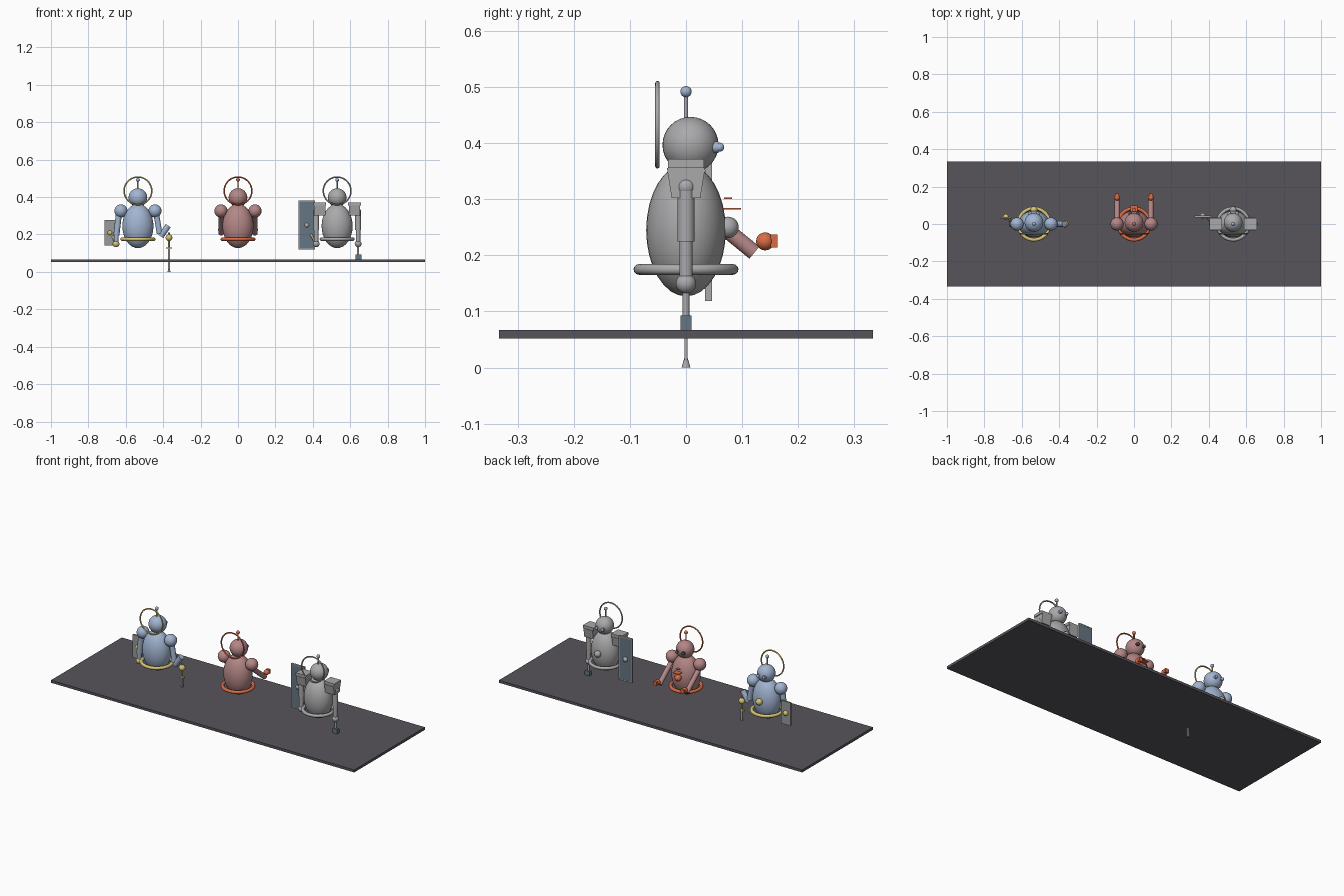
import bpy, bmesh, math
from mathutils import Vector

cube = bpy.data.objects.get("Cube")
if cube:
    bpy.data.objects.remove(cube, do_unlink=True)


def material(name, rgb):
    m = bpy.data.materials.new(name)
    m.use_nodes = True
    colour = (*rgb, 1)
    m.diffuse_color = colour
    m.node_tree.nodes["Principled BSDF"].inputs["Base Color"].default_value = colour
    return m


CHARCOAL = material("charcoal", (.095, .09, .105))
BLUE = material("pale blue", (.36, .46, .64))
ROSE = material("dusty rose", (.46, .24, .24))
GREY = material("steel grey", (.40, .40, .41))
GOLD = material("gold", (.69, .56, .18))
ORANGE = material("orange", (.70, .15, .06))
SLATE = material("slate", (.13, .18, .23))
PLATE = material("plate grey", (.32, .32, .32))


def finish(name, mat, smooth=True):
    ob = bpy.context.object
    ob.name = name
    ob.data.materials.append(mat)
    if smooth:
        bpy.ops.object.shade_smooth_by_angle(angle=math.radians(35))
    return ob


def ball(name, mat, loc, r, scale=(1, 1, 1)):
    bpy.ops.mesh.primitive_uv_sphere_add(segments=32, ring_count=16, radius=r, location=loc)
    bpy.context.object.scale = scale
    return finish(name, mat)


def box(name, mat, loc, size):
    bpy.ops.mesh.primitive_cube_add(size=1, location=loc)
    bpy.context.object.scale = size
    return finish(name, mat, False)


def rod(name, mat, a, b, r, r2=None):
    a, b = Vector(a), Vector(b)
    d = b - a
    bpy.ops.mesh.primitive_cone_add(vertices=24, radius1=r, radius2=r if r2 is None else r2,
                                    depth=d.length, location=(a + b) / 2)
    bpy.context.object.rotation_euler = d.to_track_quat('Z', 'Y').to_euler()
    return finish(name, mat)


def ring(name, mat, loc, major, minor, upright=False):
    bpy.ops.mesh.primitive_torus_add(location=loc, major_radius=major, minor_radius=minor,
                                     major_segments=48, minor_segments=12,
                                     rotation=(math.pi / 2 if upright else 0, 0, 0))
    return finish(name, mat)


def robot(tag, x, main, trim, eye, tip):
    # torso, head and rings
    ball(tag + "_torso", main, (x, 0, .245), 1, (.083, .071, .118))
    ball(tag + "_head", main, (x, .008, .397), .05)
    ring(tag + "_waist_ring", trim, (x, 0, .175), .084, .0095)
    ring(tag + "_halo", trim, (x, -.051, .433), .074, .004, True)
    # antenna
    rod(tag + "_antenna", trim, (x, 0, .44), (x, 0, .485), .004)
    ball(tag + "_antenna_tip", tip, (x, 0, .492), .01)
    # face and chest knob, on the +y side
    for s in (-1, 1):
        rod(tag + "_eye_socket", eye, (x + s * .02, .04, .393), (x + s * .02, .058, .393), .01)
        ball(tag + "_eye", eye, (x + s * .02, .06, .393), .008)
    ball(tag + "_chest_knob", trim, (x, .075, .25), .019)


def shield(tag, mat, knob, loc, size):
    box(tag + "_shield", mat, loc, size)
    ball(tag + "_shield_boss", knob, (loc[0], loc[1] + .004, loc[2]), .015)


# base slab
box("base_slab", CHARCOAL, (0, 0, .0595), (2, .667, .015))

X_BLUE, X_RED, X_GREY = -.535, 0, .53
robot("blue_robot", X_BLUE, BLUE, GOLD, BLUE, BLUE)
robot("red_robot", X_RED, ROSE, ORANGE, CHARCOAL, ORANGE)
robot("grey_robot", X_GREY, GREY, GREY, BLUE, BLUE)

# round shoulders
for tag, x, mat in (("blue_robot", X_BLUE, BLUE), ("red_robot", X_RED, ROSE)):
    for s in (-1, 1):
        ball(tag + "_shoulder", mat, (x + s * .091, 0, .326), .035)

# blue robot: shield arm
rod("blue_robot_upper_arm", BLUE, (-.637, 0, .31), (-.65, 0, .195), .016)
rod("blue_robot_forearm", BLUE, (-.648, 0, .23), (-.652, 0, .155), .012)
ball("blue_robot_hand", GOLD, (-.652, 0, .15), .018)
shield("blue_robot", PLATE, GOLD, (-.685, .034, .209), (.06, .009, .138))
rod("blue_robot_shield_grip", GOLD, (-.652, 0, .15), (-.67, .032, .19), .006)

# blue robot: sword arm
rod("blue_robot_upper_arm", BLUE, (-.437, 0, .31), (-.419, 0, .205), .015)
rod("blue_robot_forearm", BLUE, (-.413, 0, .19), (-.373, 0, .247), .016)
ball("blue_robot_hand", GOLD, (-.369, 0, .183), .018)
rod("sword_grip", GOLD, (-.369, 0, .128), (-.369, 0, .21), .005)
box("sword_guard", GOLD, (-.369, 0, .128), (.032, .01, .007))
box("sword_blade", GREY, (-.369, 0, .07), (.012, .006, .115))
rod("sword_tip", GREY, (-.369, 0, 0), (-.369, 0, .017), .008, .003)

# red robot: arms reaching forward
for s in (-1, 1):
    x = s * .09
    rod("red_robot_arm", ROSE, (x, .005, .30), (x, .122, .205), .014)
    ball("red_robot_hand", ORANGE, (x, .141, .225), .016)
    box("red_robot_cuff", ORANGE, (x, .157, .226), (.022, .013, .023))
box("red_robot_chest_plate", ORANGE, (0, .08, .283), (.04, .036, .003))
box("red_robot_chest_switch", ORANGE, (0, .075, .302), (.02, .014, .003))

# grey robot: boxy tapered shoulders and hanging arms
for s in (-1, 1):
    x = X_GREY + s * .093
    ob = box("grey_robot_shoulder", GREY, (x, 0, .329), (.06, .068, .053))
    for v in ob.data.vertices:
        if v.co.z < 0:
            v.co.y *= .75
    box("grey_robot_shoulder_lid", GREY, (x, 0, .364), (.068, .064, .016))
    ax = X_GREY + s * .112
    ball("grey_robot_arm_joint", GREY, (ax, 0, .322), .017)
    rod("grey_robot_upper_arm", GREY, (ax, 0, .225), (ax, 0, .322), .0155)
    rod("grey_robot_forearm", GREY, (ax, 0, .155), (ax, 0, .228), .012)
    ball("grey_robot_hand", GREY, (ax, 0, .15), .018)

# grey robot: hammer held downwards on the left
rod("hammer_handle", GREY, (.642, 0, .085), (.642, 0, .14), .006)
box("hammer_head", SLATE, (.645, 0, .08), (.032, .02, .026))

# grey robot: tall framed shield on the right
shield("grey_robot", SLATE, GREY, (.368, .04, .25), (.08, .01, .25))
for s in (-1, 1):
    box("shield_side_rail", GREY, (.368 + s * .041, .04, .25), (.005, .012, .262))
    box("shield_end_rail", GREY, (.368, .04, .25 + s * .128), (.087, .012, .006))
rod("shield_grip", GREY, (.418, 0, .15), (.39, .038, .2), .006)
